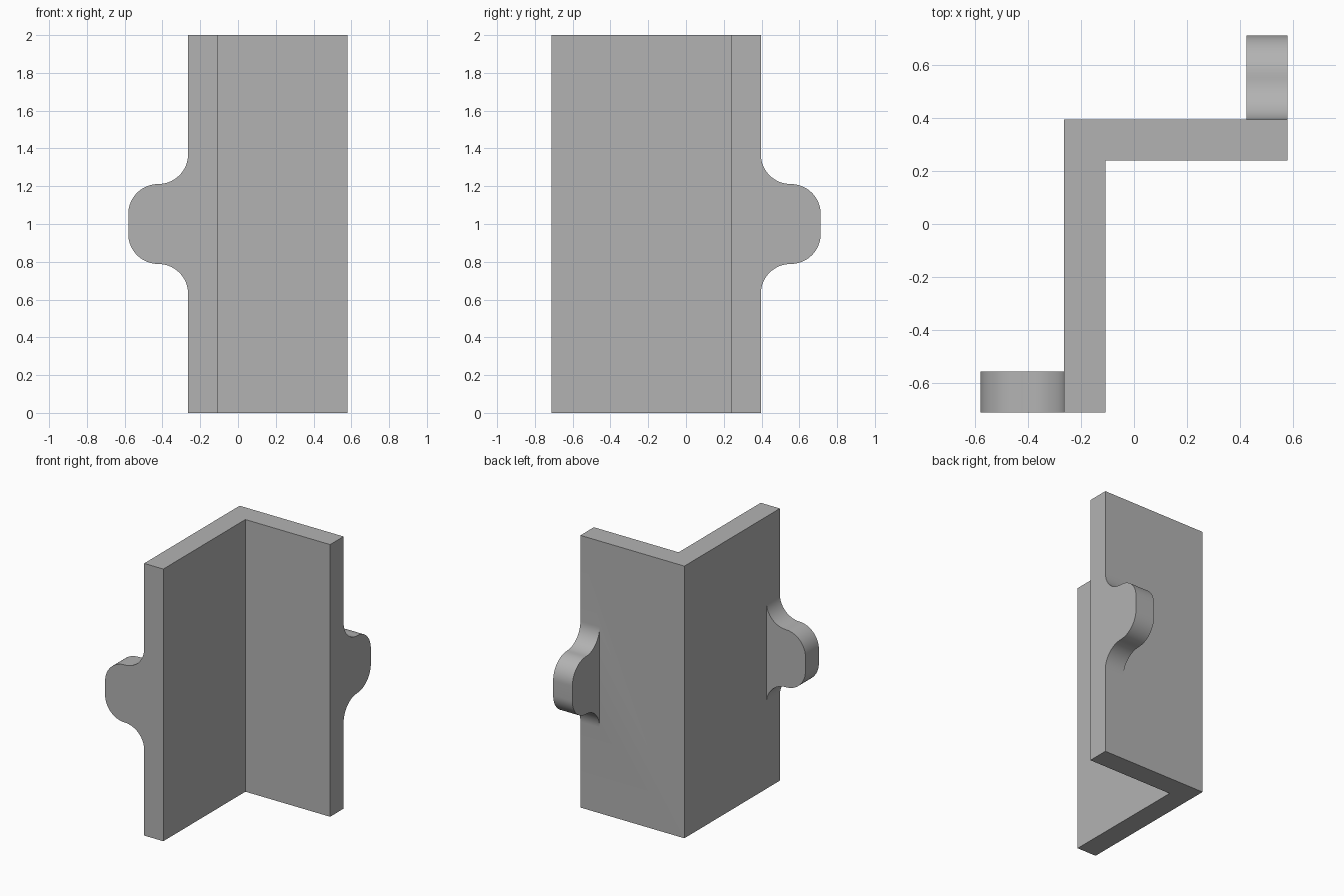
import bpy, bmesh
from math import sin, cos, pi, radians
from mathutils import Matrix, Vector

cube = bpy.data.objects.get("Cube")
if cube:
    bpy.data.objects.remove(cube, do_unlink=True)

grey = bpy.data.materials.new("plain grey")
grey.use_nodes = True
colour = (0.45, 0.45, 0.45, 1)
grey.diffuse_color = colour
grey.node_tree.nodes["Principled BSDF"].inputs["Base Color"].default_value = colour

# Main dimensions
HEIGHT, THICK = 2.0, 0.156
LEFT, RIGHT, FRONT, BACK = -0.264, 0.581, -0.713, 0.396
REACH, HOLE_R = 0.317, 0.082
R = REACH / 2
MID = HEIGHT / 2


def prism(name, outline, depth, matrix=Matrix()):
    """Extrude a flat outline along its local z, then place it."""
    bm = bmesh.new()
    face = bm.faces.new([bm.verts.new((a, b, 0)) for a, b in outline])
    top = bmesh.ops.extrude_face_region(bm, geom=[face])["geom"]
    bmesh.ops.translate(bm, vec=(0, 0, depth),
                        verts=[v for v in top if isinstance(v, bmesh.types.BMVert)])
    bm.transform(matrix)
    bmesh.ops.recalc_face_normals(bm, faces=bm.faces)
    mesh = bpy.data.meshes.new(name)
    bm.to_mesh(mesh)
    bm.free()
    mesh.materials.append(grey)
    obj = bpy.data.objects.new(name, mesh)
    bpy.context.collection.objects.link(obj)
    return obj


def arc(cx, cy, r, start, end, n=16):
    angles = [radians(start + (end - start) * i / n) for i in range(n + 1)]
    return [(cx + r * cos(a), cy + r * sin(a)) for a in angles]


def combine(target, other, operation):
    """Apply a boolean and remove the helper."""
    mod = target.modifiers.new(operation.lower(), "BOOLEAN")
    mod.operation, mod.solver, mod.object = operation, "EXACT", other
    bpy.context.view_layer.objects.active = target
    bpy.ops.object.modifier_apply(modifier=mod.name)
    bpy.data.objects.remove(other, do_unlink=True)


# Angle section: two walls meeting at the back corner
section = [(LEFT, FRONT), (LEFT + THICK, FRONT), (LEFT + THICK, BACK - THICK),
           (RIGHT, BACK - THICK), (RIGHT, BACK), (LEFT, BACK)]
bracket = prism("angle_bracket", section, HEIGHT)

# Ear outline: concave fillet from the wall, then a rounded outer corner
half_flat = 0.053
upper = arc(R, half_flat + 2 * R, R, 180, 270) + arc(R, half_flat, R, 90, 0)[1:]
lower = [(a, -b) for a, b in reversed(upper)]
root = -THICK / 2
ear = [(root, upper[0][1])] + upper + lower + [(root, lower[-1][1])]
hole = arc(R, 0, HOLE_R, 0, 360, 48)[:-1]


def frame(origin, out, depth):
    """Local x points out of the wall, y up, z through the ear."""
    m = Matrix((out, (0, 0, 1), depth)).transposed().to_4x4()
    return Matrix.Translation(origin) @ m


placements = {
    "side": frame((LEFT, FRONT, MID), (-1, 0, 0), (0, 1, 0)),
    "back": frame((RIGHT, BACK, MID), (0, 1, 0), (-1, 0, 0)),
}

# Mounting ears with their bolt holes
for name, place in placements.items():
    lug = prism(name + "_ear", ear, THICK, place)
    cutter = prism(name + "_hole", hole, THICK * 2,
                   place @ Matrix.Translation((0, 0, -THICK / 2)))
    cutter.hide_render = True
    combine(lug, cutter, "DIFFERENCE")
    combine(bracket, lug, "UNION")

# Smooth the fillets and holes, keep plate edges sharp
bpy.ops.object.select_all(action="DESELECT")
bracket.select_set(True)
bpy.context.view_layer.objects.active = bracket
bpy.ops.object.shade_smooth_by_angle(angle=radians(30))
